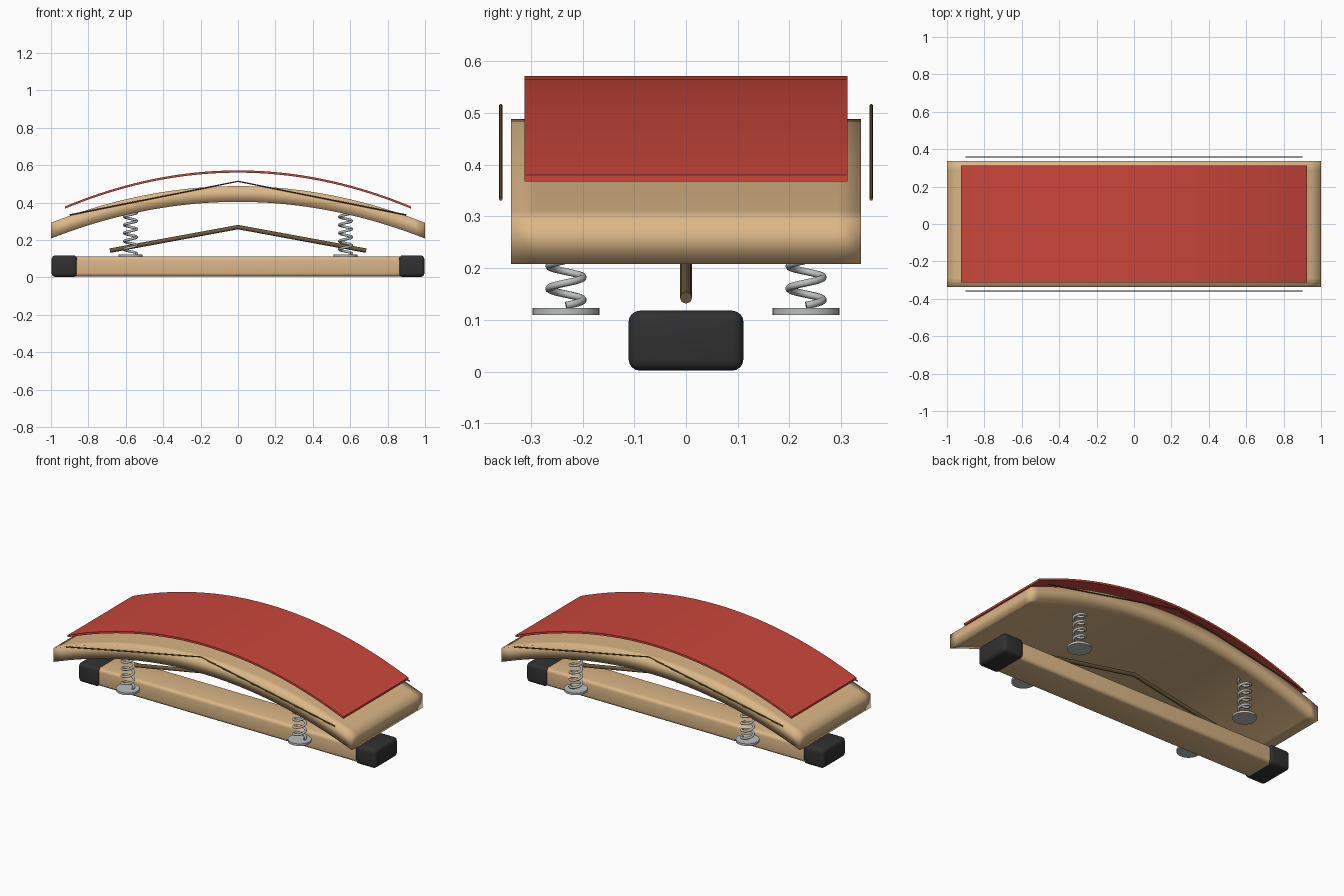
import bpy, bmesh, math

cube = bpy.data.objects.get("Cube")
if cube:
    bpy.data.objects.remove(cube, do_unlink=True)


def material(name, rgb, rough=0.5):
    m = bpy.data.materials.new(name)
    m.use_nodes = True
    m.diffuse_color = (*rgb, 1)
    bsdf = m.node_tree.nodes["Principled BSDF"]
    bsdf.inputs["Base Color"].default_value = (*rgb, 1)
    bsdf.inputs["Roughness"].default_value = rough
    return m


wood = material("light wood", (0.71, 0.47, 0.24))
red = material("red mat", (0.59, 0.062, 0.044))
rubber = material("black rubber", (0.03, 0.03, 0.03))
steel = material("grey steel", (0.5, 0.52, 0.52))
cord = material("dark brown cord", (0.15, 0.1, 0.045))


def add_mesh(name, bm, mat):
    bmesh.ops.recalc_face_normals(bm, faces=bm.faces)
    me = bpy.data.meshes.new(name)
    bm.to_mesh(me)
    bm.free()
    ob = bpy.data.objects.new(name, me)
    bpy.context.collection.objects.link(ob)
    me.materials.append(mat)
    return ob


def smooth(ob, angle=40):
    bpy.ops.object.select_all(action="DESELECT")
    ob.select_set(True)
    bpy.context.view_layer.objects.active = ob
    bpy.ops.object.shade_smooth_by_angle(angle=math.radians(angle))


def arched_sheet(name, half_x, half_y, top, drop, thick, mat, angle):
    """Flat grid bowed along x, then thickened straight down."""
    bm = bmesh.new()
    bmesh.ops.create_grid(bm, x_segments=40, y_segments=14, size=1)
    for v in bm.verts:
        x = v.co.x * half_x
        v.co = (x, v.co.y * half_y, top - drop * x * x)
    ext = bmesh.ops.extrude_face_region(bm, geom=bm.faces[:], use_keep_orig=True)
    for g in ext["geom"]:
        if isinstance(g, bmesh.types.BMVert):
            g.co.z -= thick
    ob = add_mesh(name, bm, mat)
    smooth(ob, angle)
    return ob


def rounded_box(name, center, size, bevel, mat, segments=4):
    bm = bmesh.new()
    bmesh.ops.create_cube(bm, size=1)
    for v in bm.verts:
        v.co = [c + p * s for c, p, s in zip(center, v.co, size)]
    bmesh.ops.bevel(bm, geom=bm.edges[:], offset=bevel, segments=segments,
                    profile=0.5, affect="EDGES")
    ob = add_mesh(name, bm, mat)
    smooth(ob)
    return ob


def tube(name, points, radius, mat, sides=2):
    """Round rod along a polyline, turned into a mesh."""
    cu = bpy.data.curves.new(name, "CURVE")
    cu.dimensions = "3D"
    cu.bevel_depth = radius
    cu.bevel_resolution = sides
    cu.use_fill_caps = True
    sp = cu.splines.new("POLY")
    sp.points.add(len(points) - 1)
    for p, co in zip(sp.points, points):
        p.co = (*co, 1)
    cu.materials.append(mat)
    ob = bpy.data.objects.new(name, cu)
    bpy.context.collection.objects.link(ob)
    bpy.ops.object.select_all(action="DESELECT")
    ob.select_set(True)
    bpy.context.view_layer.objects.active = ob
    bpy.ops.object.convert(target="MESH")
    smooth(bpy.context.object, 60)


# Bowed deck and the mat floating above it
arched_sheet("deck", 1.0, 0.338, 0.488, 0.196, 0.084, wood, 180)
arched_sheet("mat", 0.924, 0.312, 0.572, 0.225, 0.012, red, 40)

# Base bar with rubber end caps
rounded_box("base_bar", (0, 0, 0.058), (1.9, 0.2, 0.108), 0.02, wood)
for side, label in ((1, "left"), (-1, "right")):
    rounded_box(f"{label}_end_cap", (side * 0.928, 0, 0.06), (0.138, 0.222, 0.116),
                0.022, rubber)

# Bent rod below the deck and cords along both long sides
tube("under_rod", [(-0.685, 0, 0.143), (0, 0, 0.269), (0.685, 0, 0.143)], 0.0118, cord)
for side, label in ((1, "back"), (-1, "front")):
    y = side * 0.358
    tube(f"{label}_cord", [(-0.9, y, 0.334), (0, y, 0.514), (0.9, y, 0.334)], 0.0035, cord)

# Four coil springs on round foot plates
TURNS, STEPS = 5, 24
for sx, xl in ((1, "left"), (-1, "right")):
    for sy, yl in ((1, "back"), (-1, "front")):
        cx, cy = sx * 0.575, sy * 0.232
        coil = []
        for i in range(TURNS * STEPS + 1):
            a = math.tau * i / STEPS
            z = 0.128 + 0.218 * i / (TURNS * STEPS)
            coil.append((cx + 0.033 * math.cos(a), cy + 0.033 * math.sin(a), z))
        tube(f"{yl}_{xl}_spring", coil, 0.0072, steel)
        bm = bmesh.new()
        bmesh.ops.create_cone(bm, cap_ends=True, segments=32, radius1=0.065,
                              radius2=0.065, depth=0.013)
        bmesh.ops.translate(bm, verts=bm.verts, vec=(cx, cy, 0.1165))
        smooth(add_mesh(f"{yl}_{xl}_foot_plate", bm, steel))
